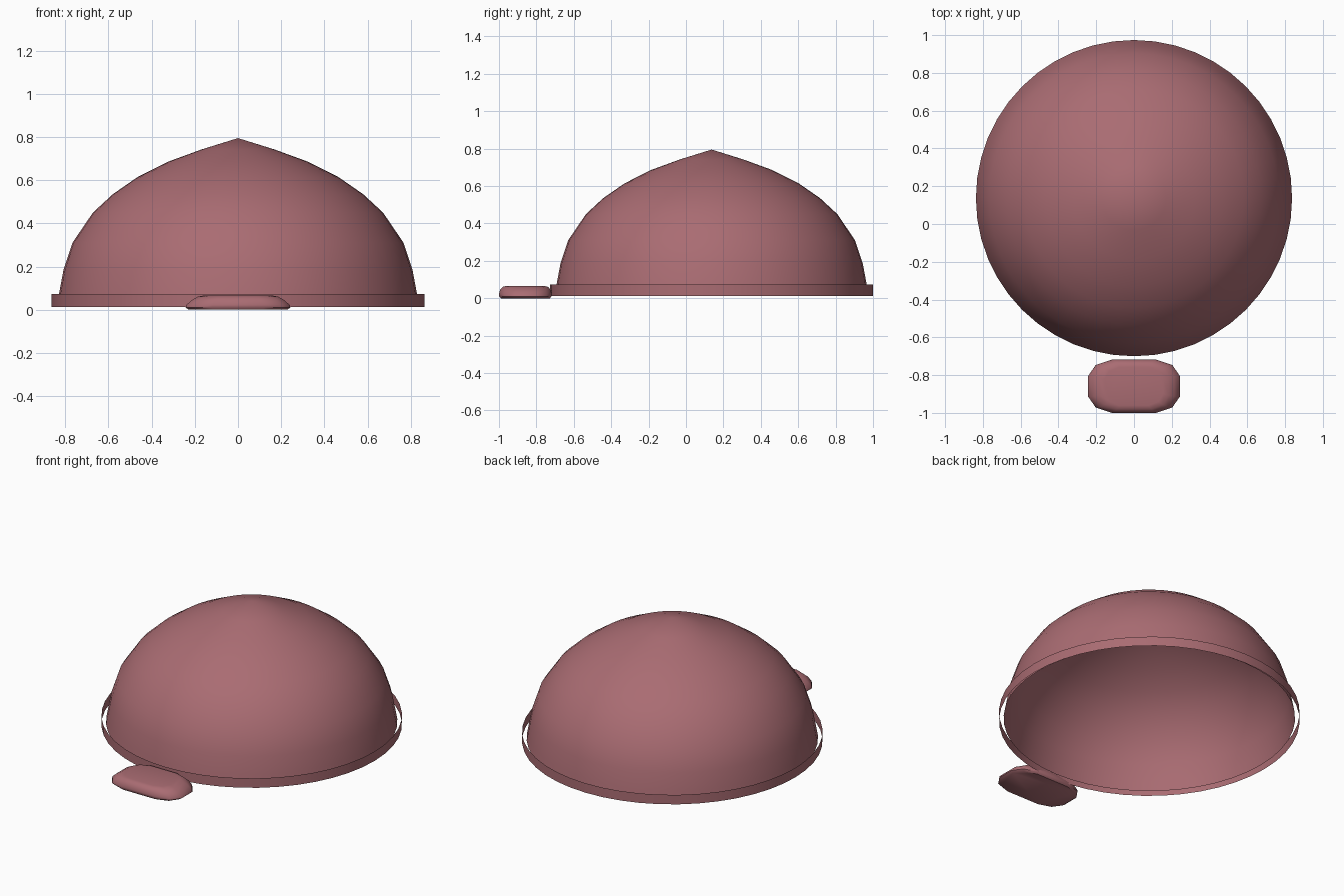
import bpy, bmesh, math

if "Cube" in bpy.data.objects:
    bpy.data.objects.remove(bpy.data.objects["Cube"])

mat = bpy.data.materials.new("dusty_rose")
mat.diffuse_color = (0.40, 0.15, 0.17, 1)
mat.use_nodes = True
mat.node_tree.nodes["Principled BSDF"].inputs["Base Color"].default_value = mat.diffuse_color


def loft(name, rings, cap=False, angle=40):
    """Skin a stack of closed rings; a one-point ring makes a tip."""
    bm = bmesh.new()
    rows = [[bm.verts.new(p) for p in ring] for ring in rings]
    for a, b in zip(rows, rows[1:]):
        n = len(a)
        for i in range(n):
            j = (i + 1) % n
            if len(b) == 1:
                bm.faces.new((a[i], a[j], b[0]))
            else:
                bm.faces.new((a[i], a[j], b[j], b[i]))
    if cap:
        bm.faces.new(rows[0][::-1])
        bm.faces.new(rows[-1])
    me = bpy.data.meshes.new(name)
    bm.to_mesh(me)
    bm.free()
    me.materials.append(mat)
    ob = bpy.data.objects.new(name, me)
    bpy.context.collection.objects.link(ob)
    bpy.ops.object.select_all(action='DESELECT')
    bpy.context.view_layer.objects.active = ob
    ob.select_set(True)
    bpy.ops.object.shade_smooth_by_angle(angle=math.radians(angle))
    return ob


def circle(r, z, cy=0.137, n=48):
    if r == 0:
        return [(0, cy, z)]
    return [(r * math.cos(2 * math.pi * i / n),
             cy + r * math.sin(2 * math.pi * i / n), z) for i in range(n)]


# open dome with a slightly pointed crown
dome_profile = [(0.837, 0.03), (0.828, 0.08), (0.808, 0.187), (0.767, 0.31),
                (0.672, 0.45), (0.58, 0.535), (0.466, 0.614), (0.323, 0.686),
                (0.17, 0.742), (0, 0.795)]
loft("dome", [circle(r, z) for r, z in dome_profile])

# thin loose band around the rim
loft("rim_band", [circle(0.863, 0.013), circle(0.863, 0.073)])

# flat rounded tab at the front
quarter = [(0.243, 0.055), (0.203, 0.113), (0.12, 0.141)]
half = quarter + [(-x, y) for x, y in quarter[::-1]]
outline = half + [(-x, -y) for x, y in half]
tab_levels = [(0.94, 0.93, 0.0), (1, 0.99, 0.01), (0.985, 1, 0.022),
              (0.88, 0.96, 0.045), (0.76, 0.86, 0.061), (0.64, 0.72, 0.066)]
loft("front_tab", [[(x * sx, -0.859 + y * sy, z) for x, y in outline]
                   for sx, sy, z in tab_levels], cap=True)
